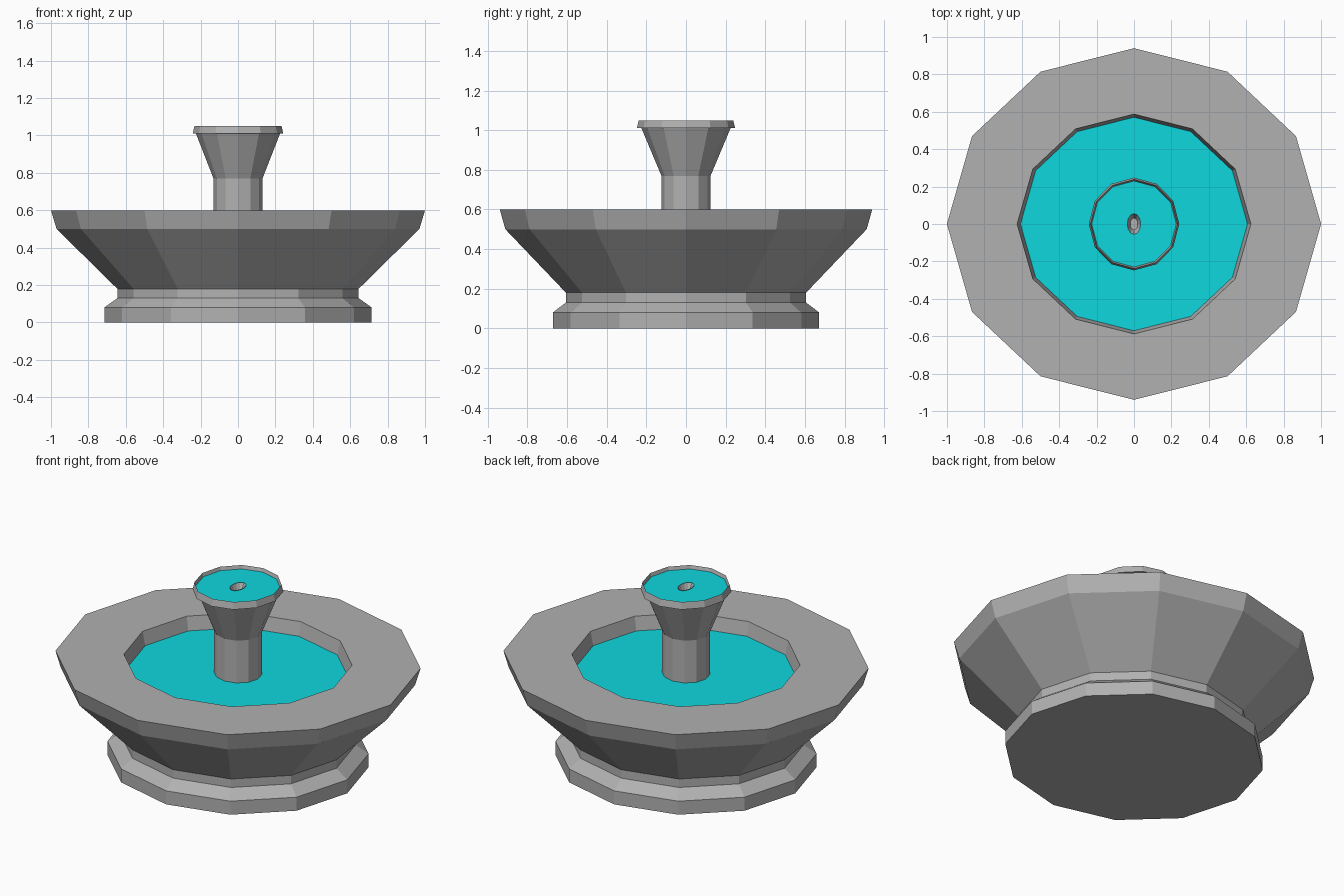
import bpy, bmesh, math

if "Cube" in bpy.data.objects:
    bpy.data.objects.remove(bpy.data.objects["Cube"])

SIDES = 12
SQUASH = 0.94  # depth of the fountain relative to its width


def material(name, rgb):
    m = bpy.data.materials.new(name)
    m.diffuse_color = (*rgb, 1)
    m.use_nodes = True
    m.node_tree.nodes["Principled BSDF"].inputs["Base Color"].default_value = m.diffuse_color
    return m


stone = material("grey stone", (0.44, 0.44, 0.44))
water = material("turquoise water", (0.004, 0.68, 0.73))


def lathe(name, rings, mat, cap_start=True, cap_end=True):
    """Bridge 12-sided rings given as (x radius, y radius, z)."""
    bm = bmesh.new()
    loops = []
    for rx, ry, z in rings:
        loops.append([bm.verts.new((rx * math.cos(2 * math.pi * i / SIDES),
                                    ry * math.sin(2 * math.pi * i / SIDES), z))
                      for i in range(SIDES)])
    for a, b in zip(loops, loops[1:]):
        for i in range(SIDES):
            j = (i + 1) % SIDES
            bm.faces.new((a[i], a[j], b[j], b[i]))
    if cap_start:
        bm.faces.new(loops[0][::-1])
    if cap_end:
        bm.faces.new(loops[-1])
    me = bpy.data.meshes.new(name)
    bm.to_mesh(me)
    bm.free()
    me.materials.append(mat)
    ob = bpy.data.objects.new(name, me)
    bpy.context.collection.objects.link(ob)
    return ob


def oval(profile):
    return [(r, r * SQUASH, z) for r, z in profile]


# Foot, neck and wide basin with a recessed pool
lathe("basin", oval([(0.715, 0), (0.715, 0.08), (0.645, 0.13), (0.645, 0.18),
                     (0.97, 0.50), (1.0, 0.60), (0.625, 0.60), (0.603, 0.50)]), stone)

# Pool surface
lathe("pool_water", oval([(0.607, 0.52)]), water, cap_start=False)

# Central column flaring into the small upper bowl with its lip
lathe("column", [(0.131, 0.124, 0.51), (0.131, 0.124, 0.77),
                 (0.225, 0.225, 1.01), (0.242, 0.248, 1.01),
                 (0.233, 0.238, 1.05), (0.224, 0.228, 1.02),
                 (0.220, 0.224, 1.01)], stone, cap_end=False)

# Upper water, with an opening for the nozzle
lathe("upper_water", [(0.226, 0.230, 1.03), (0.035, 0.055, 1.03)], water,
      cap_start=False, cap_end=False)

# Funnel-shaped nozzle sunk in the upper water
lathe("nozzle", [(0.036, 0.056, 1.03), (0.036, 0.056, 1.034),
                 (0.020, 0.032, 0.99)], stone, cap_start=False)
